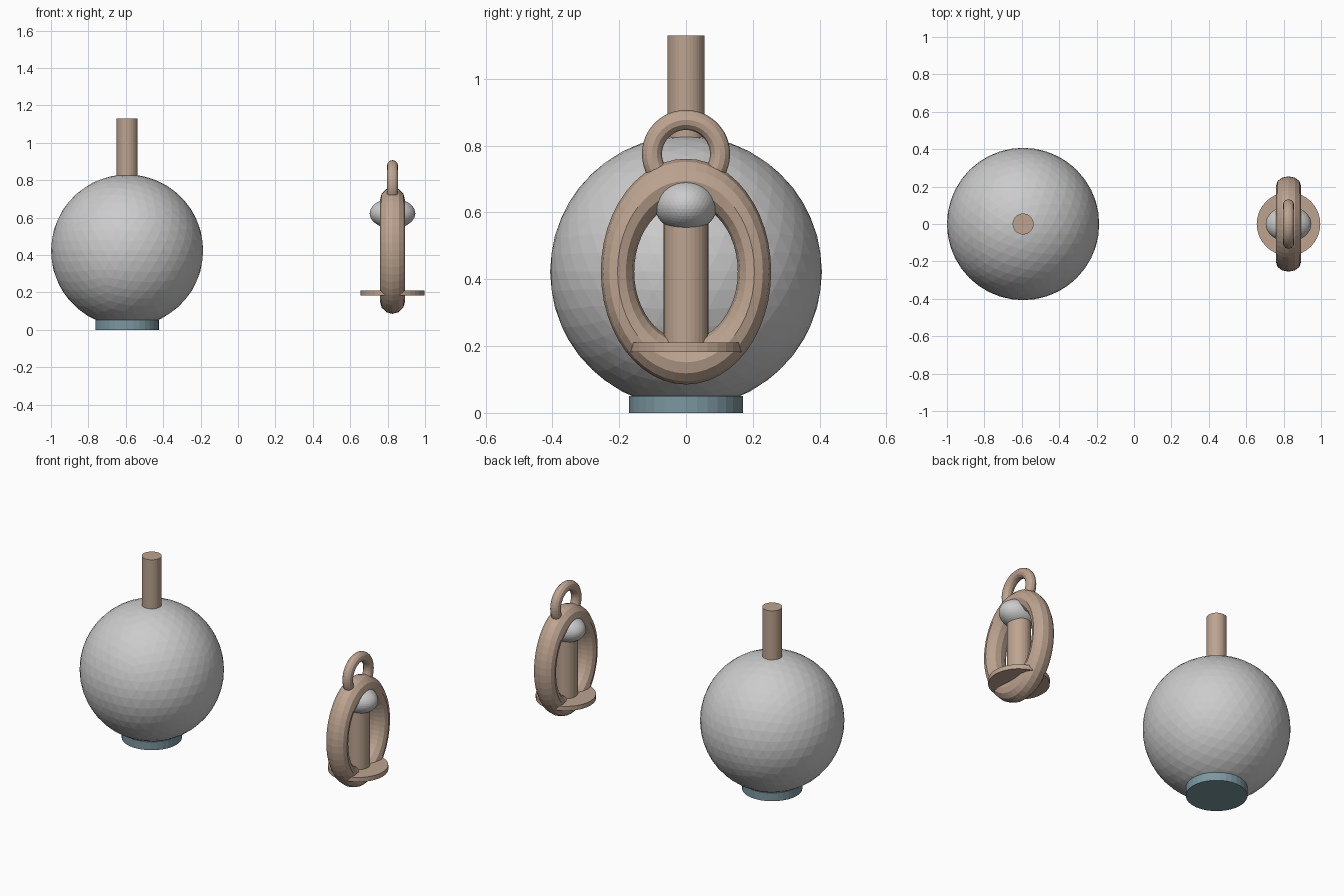
import bpy
import math

if "Cube" in bpy.data.objects:
    bpy.data.objects.remove(bpy.data.objects["Cube"])


def material(name, color):
    m = bpy.data.materials.new(name)
    m.diffuse_color = (*color, 1)
    m.use_nodes = True
    m.node_tree.nodes["Principled BSDF"].inputs["Base Color"].default_value = m.diffuse_color
    return m


GREY = material("light grey", (0.60, 0.60, 0.60))
TAN = material("warm tan", (0.51, 0.37, 0.28))
TEAL = material("dusty teal", (0.20, 0.31, 0.35))


def finish(name, mat, scale=(1, 1, 1)):
    ob = bpy.context.object
    ob.name = name
    ob.scale = scale
    ob.data.materials.append(mat)
    return ob


def cylinder(name, mat, x, radius, z0, z1):
    bpy.ops.mesh.primitive_cylinder_add(
        vertices=32, radius=radius, depth=z1 - z0, location=(x, 0, (z0 + z1) / 2))
    return finish(name, mat)


def ball(name, mat, x, z, radii):
    bpy.ops.mesh.primitive_ico_sphere_add(subdivisions=4, radius=1, location=(x, 0, z))
    return finish(name, mat, radii)


def ring(name, mat, x, z, major, minor, stretch=(1, 1)):
    # ring standing in the YZ plane; stretch = (thickness along x, height along z)
    bpy.ops.mesh.primitive_torus_add(
        major_radius=major, minor_radius=minor, major_segments=48,
        minor_segments=12, location=(x, 0, z), rotation=(0, math.pi / 2, 0))
    return finish(name, mat, (stretch[1], 1, stretch[0]))


# Round body on a low foot, with a stem on top
BODY_X = -0.593
ball("body", GREY, BODY_X, 0.423, (0.407, 0.407, 0.407))
cylinder("foot", TEAL, BODY_X, 0.17, 0, 0.051)
cylinder("stem", TAN, BODY_X, 0.056, 0.75, 1.13)

# Hanging ornament: oval frame, top loop, tray, post and knob
ORN_X = 0.826
ring("oval_frame", TAN, ORN_X, 0.423, 0.205, 0.05, (1.34, 1.325))
ring("top_loop", TAN, ORN_X, 0.775, 0.102, 0.03)
cylinder("tray", TAN, ORN_X, 0.17, 0.182, 0.21)
cylinder("post", TAN, ORN_X, 0.067, 0.19, 0.60)
ball("knob", GREY, ORN_X, 0.622, (0.122, 0.094, 0.08))
